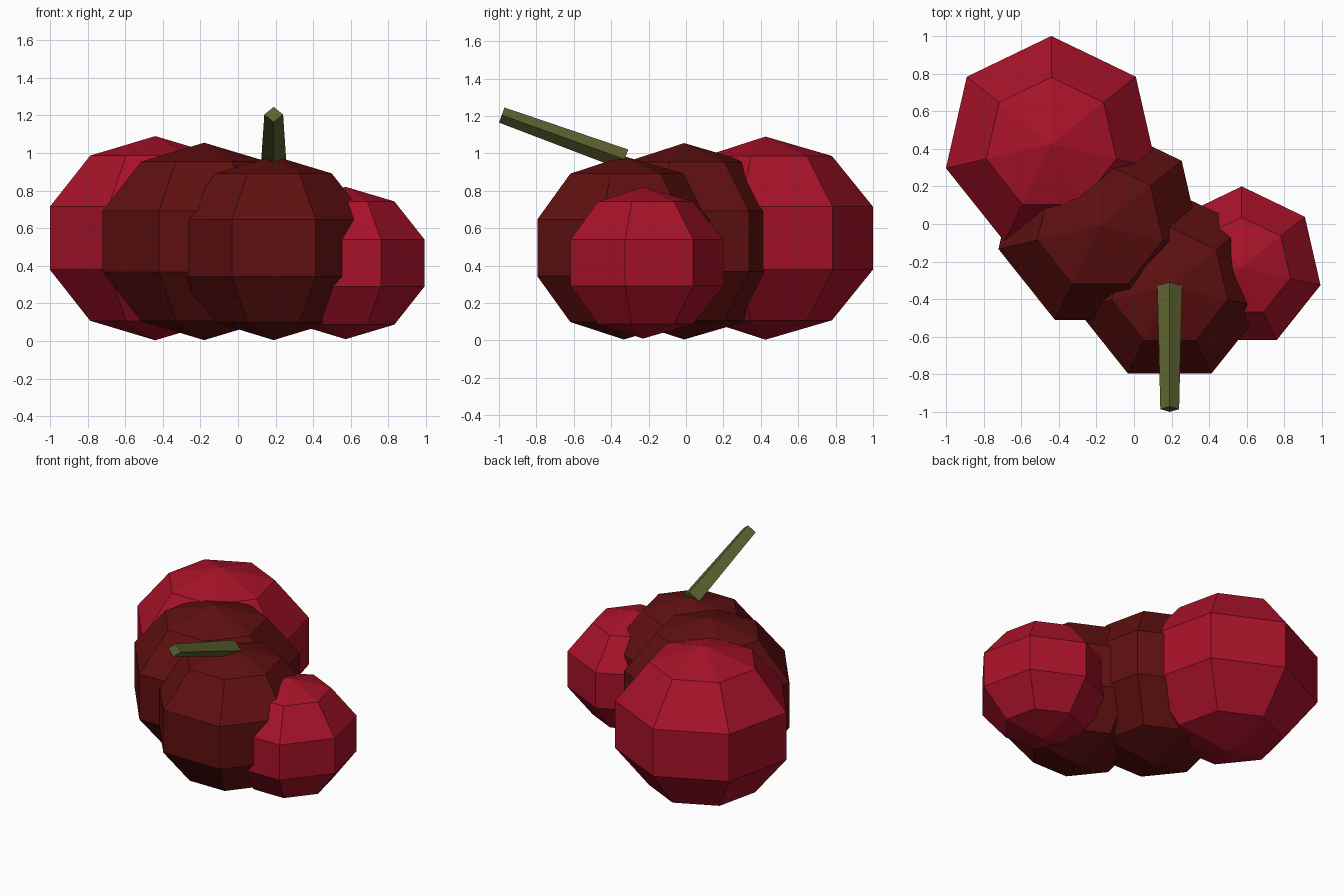
import bpy
import bmesh
import math
from mathutils import Matrix, Vector

if "Cube" in bpy.data.objects:
    bpy.data.objects.remove(bpy.data.objects["Cube"], do_unlink=True)


def make_material(name, rgb):
    mat = bpy.data.materials.new(name)
    mat.use_nodes = True
    mat.diffuse_color = (*rgb, 1)
    mat.node_tree.nodes["Principled BSDF"].inputs["Base Color"].default_value = (*rgb, 1)
    return mat


def finish(bm, name, mat):
    mesh = bpy.data.meshes.new(name)
    bmesh.ops.recalc_face_normals(bm, faces=bm.faces)
    bm.to_mesh(mesh)
    bm.free()
    mesh.materials.append(mat)
    obj = bpy.data.objects.new(name, mesh)
    bpy.context.collection.objects.link(obj)
    return obj


def make_lobe(name, mat, centre, ring_radius, half_height):
    """Seven-sided faceted ball with one corner of each ring towards the back."""
    bm = bmesh.new()
    bmesh.ops.create_uvsphere(bm, u_segments=7, v_segments=5, radius=1)
    corner = max(bm.verts, key=lambda v: v.co.xy.length).co
    turn = Matrix.Rotation(math.pi / 2 - math.atan2(corner.y, corner.x), 4, 'Z')
    r = ring_radius / math.cos(math.radians(18))
    size = Matrix.Diagonal((r, r, half_height, 1))
    bm.transform(Matrix.Translation(centre) @ size @ turn)
    finish(bm, name, mat)


def make_stem(name, mat, base, tip, base_size, tip_size):
    """Tapered bar with a diamond cross-section."""
    axis = (tip - base).normalized()
    side = Vector((1, 0, 0))
    up = side.cross(axis).normalized()
    bm = bmesh.new()
    ends = []
    for point, (w, h) in ((base, base_size), (tip, tip_size)):
        ends.append([bm.verts.new(point + offset) for offset in
                     (side * w, up * h, side * -w, up * -h)])
    for i in range(4):
        j = (i + 1) % 4
        bm.faces.new((ends[0][i], ends[0][j], ends[1][j], ends[1][i]))
    for end in ends:
        bm.faces.new(end)
    finish(bm, name, mat)


crimson = make_material("crimson", (0.39, 0.006, 0.022))
dark_red = make_material("dark red", (0.115, 0.005, 0.005))
olive = make_material("olive green", (0.115, 0.127, 0.032))

# Overlapping fruit lobes
make_lobe("back_lobe", crimson, (-0.44, 0.425, 0.547), 0.575, 0.543)
make_lobe("middle_lobe", dark_red, (-0.18, -0.01, 0.53), 0.555, 0.525)
make_lobe("front_lobe", dark_red, (0.19, -0.333, 0.495), 0.513, 0.49)
make_lobe("side_lobe", crimson, (0.573, -0.23, 0.415), 0.43, 0.405)

# Stem leaning forward from the front lobe
make_stem("stem", olive, Vector((0.19, -0.328, 0.968)), Vector((0.19, -0.985, 1.205)),
          (0.066, 0.056), (0.05, 0.043))
